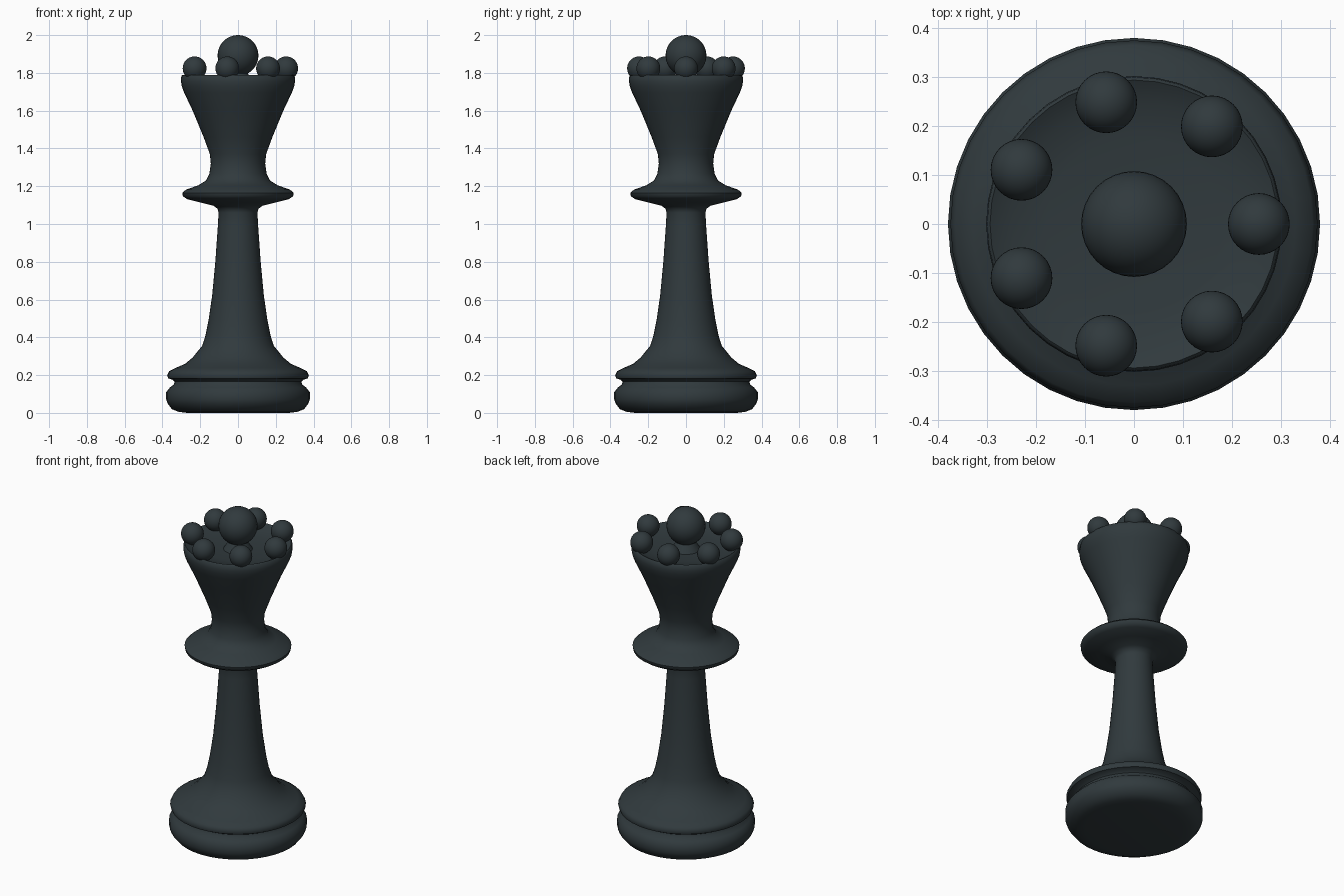
import bpy, bmesh
from math import cos, sin, tau

if "Cube" in bpy.data.objects:
    bpy.data.objects.remove(bpy.data.objects["Cube"])

mat = bpy.data.materials.new("dark_slate")
mat.diffuse_color = (0.03, 0.042, 0.047, 1)
mat.use_nodes = True
mat.node_tree.nodes["Principled BSDF"].inputs["Base Color"].default_value = mat.diffuse_color


def lathe(name, profile, sides=40):
    """Spin an (r, z) profile that starts and ends on the axis."""
    bm = bmesh.new()
    verts = [bm.verts.new((r, 0, z)) for r, z in profile]
    edges = [bm.edges.new(pair) for pair in zip(verts, verts[1:])]
    bmesh.ops.spin(bm, geom=verts + edges, cent=(0, 0, 0), axis=(0, 0, 1),
                   angle=tau, steps=sides, use_duplicate=False)
    bmesh.ops.remove_doubles(bm, verts=bm.verts, dist=1e-4)
    bmesh.ops.recalc_face_normals(bm, faces=bm.faces)
    mesh = bpy.data.meshes.new(name)
    bm.to_mesh(mesh)
    bm.free()
    obj = bpy.data.objects.new(name, mesh)
    bpy.context.collection.objects.link(obj)
    finish(obj)


def finish(obj):
    bpy.ops.object.select_all(action='DESELECT')
    obj.select_set(True)
    bpy.context.view_layer.objects.active = obj
    obj.data.materials.append(mat)
    bpy.ops.object.shade_smooth_by_angle(angle=0.9)


def ball(name, radius, location):
    bpy.ops.mesh.primitive_uv_sphere_add(segments=32, ring_count=20,
                                         radius=radius, location=location)
    obj = bpy.context.object
    obj.name = name
    finish(obj)


base = [(0, 0), (0.27, 0), (0.315, 0.006), (0.35, 0.02), (0.373, 0.05),
        (0.38, 0.07), (0.38, 0.11), (0.36, 0.135), (0.34, 0.15),
        (0.335, 0.165), (0.345, 0.175), (0.37, 0.183), (0.375, 0.20),
        (0.365, 0.22), (0.33, 0.238), (0.28, 0.26), (0.24, 0.293)]
stem = [(0.19, 0.355), (0.172, 0.41), (0.156, 0.49), (0.137, 0.62),
        (0.12, 0.80), (0.106, 1.0), (0.103, 1.06)]
collar = [(0.108, 1.08), (0.13, 1.097), (0.20, 1.114), (0.27, 1.132),
          (0.292, 1.147), (0.295, 1.165), (0.275, 1.182), (0.21, 1.205),
          (0.17, 1.23), (0.152, 1.265)]
# flared cup, shallow dish and a small seat under the centre ball
cup = [(0.144, 1.32), (0.149, 1.37), (0.182, 1.46), (0.24, 1.60),
       (0.285, 1.695), (0.298, 1.73), (0.302, 1.755), (0.30, 1.785),
       (0.294, 1.79), (0.285, 1.785), (0.25, 1.769), (0.18, 1.757),
       (0.08, 1.753), (0.05, 1.80), (0, 1.80)]
lathe("turned_body", base + stem + collar + cup)

# Crown balls
ball("centre_ball", 0.108, (0, 0, 1.892))
for i in range(7):
    a = tau * i / 7
    ball(f"rim_ball_{i + 1}", 0.063, (0.255 * cos(a), 0.255 * sin(a), 1.824))
